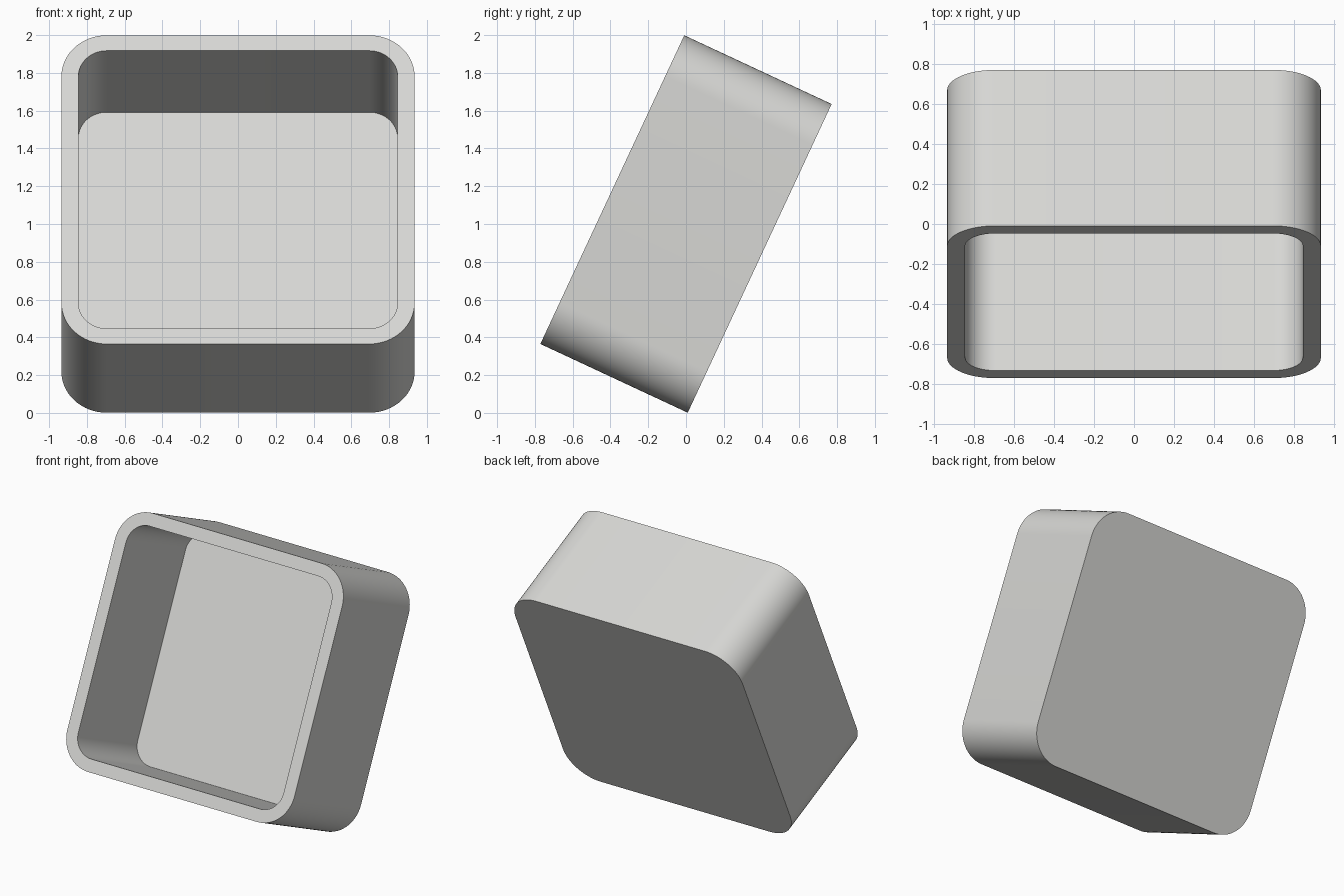
import bpy, bmesh, math
from mathutils import Matrix

if "Cube" in bpy.data.objects:
    bpy.data.objects.remove(bpy.data.objects["Cube"])

WIDTH, HEIGHT, DEPTH = 1.87, 1.803, 0.861
WALL, RADIUS, TILT = 0.09, 0.24, math.radians(25)
SEGMENTS = 16


def rounded_loop(bm, inset, y):
    """Rounded rectangle in the xz plane, at depth y."""
    r = RADIUS - inset
    cx, cz = WIDTH / 2 - RADIUS, HEIGHT / 2 - RADIUS
    verts = []
    for i, (sx, sz) in enumerate([(1, 1), (-1, 1), (-1, -1), (1, -1)]):
        for k in range(SEGMENTS + 1):
            a = (i + k / SEGMENTS) * math.pi / 2
            verts.append(bm.verts.new((sx * cx + r * math.cos(a), y,
                                       sz * cz + r * math.sin(a))))
    return verts


# Open tray: back, outer wall, rim, inner wall, floor
bm = bmesh.new()
front, back = -DEPTH / 2, DEPTH / 2
loops = [rounded_loop(bm, 0, back), rounded_loop(bm, 0, front),
         rounded_loop(bm, WALL, front), rounded_loop(bm, WALL, back - WALL)]
for a, b in zip(loops, loops[1:]):
    for i in range(len(a)):
        j = (i + 1) % len(a)
        bm.faces.new((a[i], a[j], b[j], b[i]))
bm.faces.new(loops[0])
bm.faces.new(loops[-1])
bmesh.ops.recalc_face_normals(bm, faces=bm.faces)

# Lean the tray back and lift it to the ground
bm.transform(Matrix.Translation((0, 0, 1)) @ Matrix.Rotation(-TILT, 4, 'X'))
mesh = bpy.data.meshes.new("tilted_tray")
bm.to_mesh(mesh)
bm.free()
tray = bpy.data.objects.new("tilted_tray", mesh)
bpy.context.collection.objects.link(tray)

grey = bpy.data.materials.new("light_grey")
grey.diffuse_color = (0.68, 0.68, 0.66, 1)
grey.use_nodes = True
grey.node_tree.nodes["Principled BSDF"].inputs["Base Color"].default_value = grey.diffuse_color
mesh.materials.append(grey)

bpy.context.view_layer.objects.active = tray
tray.select_set(True)
bpy.ops.object.shade_smooth_by_angle(angle=math.radians(30))
